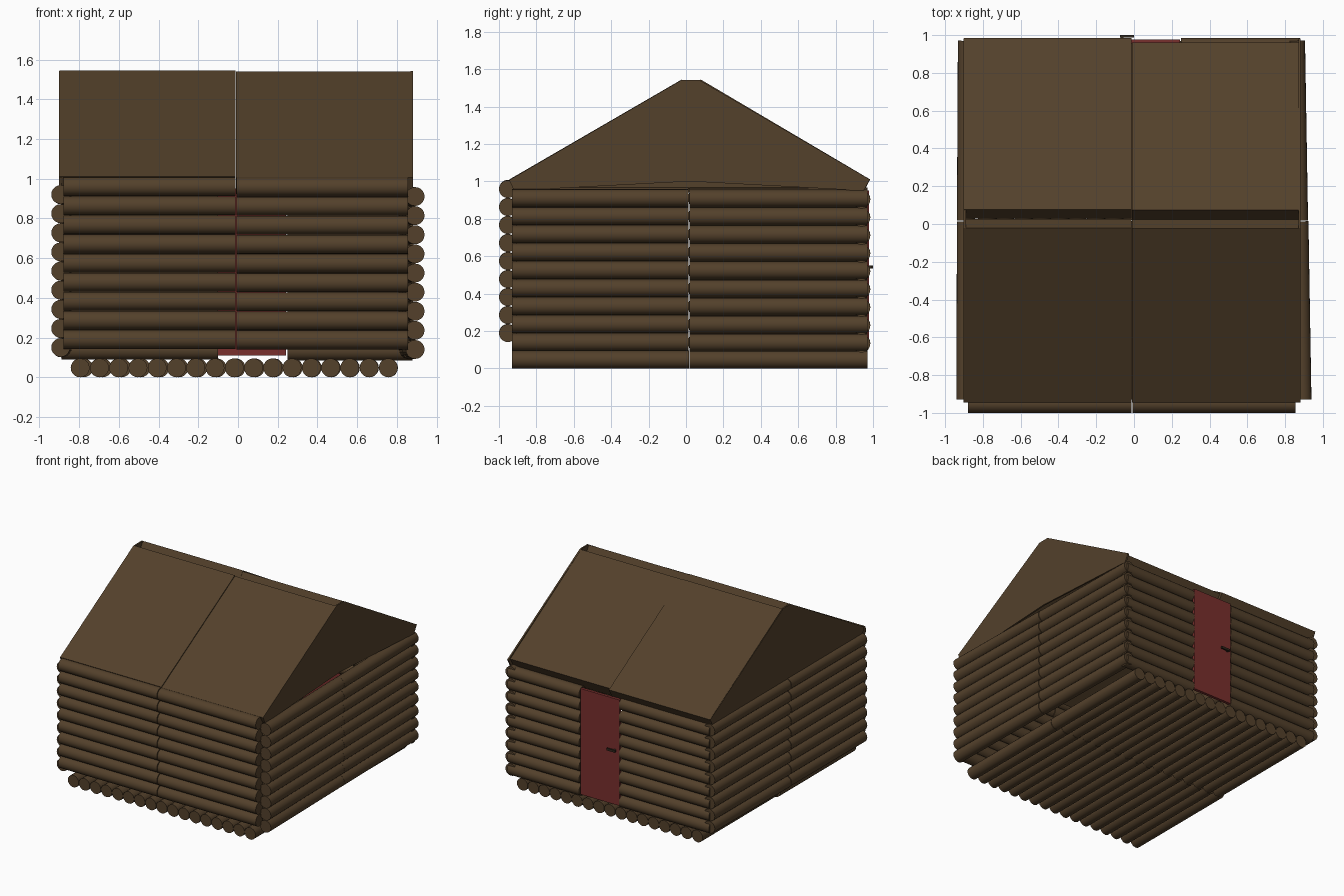
import bpy, bmesh, math
from mathutils import Vector

if "Cube" in bpy.data.objects:
    bpy.data.objects.remove(bpy.data.objects["Cube"])

R = 0.0475      # log radius
STEP = 0.0963   # log spacing


def material(name, rgb):
    m = bpy.data.materials.new(name)
    m.diffuse_color = (*rgb, 1)
    m.use_nodes = True
    m.node_tree.nodes["Principled BSDF"].inputs["Base Color"].default_value = m.diffuse_color
    return m


BROWN = material("log_brown", (0.087, 0.052, 0.024))
RED = material("door_red", (0.19, 0.029, 0.026))
DARK = material("handle_dark", (0.03, 0.02, 0.012))


def finish(bm, name, mat):
    bmesh.ops.recalc_face_normals(bm, faces=bm.faces)
    me = bpy.data.meshes.new(name)
    bm.to_mesh(me)
    bm.free()
    me.materials.append(mat)
    ob = bpy.data.objects.new(name, me)
    bpy.context.collection.objects.link(ob)
    return ob


def add_log(bm, a, b):
    a, b = Vector(a), Vector(b)
    d = b - a
    res = bmesh.ops.create_cone(bm, cap_ends=True, segments=20, radius1=R, radius2=R, depth=d.length)
    rot = d.to_track_quat('Z', 'Y')
    for v in res['verts']:
        v.co = rot @ v.co + (a + b) / 2


def logs(name, pairs):
    bm = bmesh.new()
    for a, b in pairs:
        add_log(bm, a, b)
    for f in bm.faces:
        f.smooth = len(f.verts) == 4
    for e in bm.edges:
        e.smooth = all(len(f.verts) == 4 for f in e.link_faces)
    finish(bm, name, BROWN)


def wall(name, p, q, z0, n=9):
    logs(name, [((*p, z0 + i * STEP), (*q, z0 + i * STEP)) for i in range(n)])


def prism(name, profile, x0, x1, mat=BROWN):
    # extrude a (y, z) profile along x
    bm = bmesh.new()
    f = bm.faces.new([bm.verts.new((x0, y, z)) for y, z in profile])
    ext = bmesh.ops.extrude_face_region(bm, geom=[f])
    for v in ext['geom']:
        if isinstance(v, bmesh.types.BMVert):
            v.co.x = x1
    return finish(bm, name, mat)


def box(name, x, y, z, mat):
    return prism(name, [(y[0], z[0]), (y[1], z[0]), (y[1], z[1]), (y[0], z[1])], x[0], x[1], mat)


def slab(name, eave, ridge, x0, x1, t=0.095):
    # roof panel with square-cut ends, thickness hanging below the top line
    e, r = Vector(eave), Vector(ridge)
    d = (r - e).normalized()
    n = Vector((d.y, -d.x)) if d.x > 0 else Vector((-d.y, d.x))
    prism(name, [e, r, r + n * t, e + n * t], x0, x1)


# floor: two rows of logs meeting near the middle
logs("floor_front", [((-0.795 + i * 0.097, -0.93, R), (-0.795 + i * 0.097, 0.017, R)) for i in range(17)])
logs("floor_back", [((-0.778 + i * 0.096, 0.02, R), (-0.778 + i * 0.096, 0.97, R)) for i in range(17)])

# front wall halves
wall("front_wall_left", (-0.88, -0.9525), (-0.013, -0.9525), 0.190)
wall("front_wall_right", (-0.008, -0.9525), (0.855, -0.9525), 0.188)

# side wall halves
wall("left_wall_front", (-0.893, -0.93), (-0.89, 0.014), 0.150)
wall("left_wall_back", (-0.89, 0.018), (-0.885, 0.97), 0.148)
wall("right_wall_front", (0.892, -0.93), (0.876, 0.014), 0.140)
wall("right_wall_back", (0.874, 0.018), (0.858, 0.97), 0.138)

# back wall on both sides of the door
wall("back_wall_left", (-0.89, 0.938), (-0.10, 0.938), 0.136)
wall("back_wall_right", (0.25, 0.938), (0.88, 0.938), 0.132)

# door and handle
box("door", (-0.10, 0.243), (0.955, 0.978), (0.11, 0.95), RED)
box("door_handle", (-0.075, 0.0), (0.988, 1.0), (0.533, 0.55), DARK)
box("handle_stem", (-0.072, -0.055), (0.975, 0.99), (0.533, 0.55), DARK)

# roof panels
slab("roof_front_left", (-0.945, 1.01), (-0.022, 1.545), -0.90, -0.012)
slab("roof_back_left", (0.985, 1.01), (0.078, 1.545), -0.90, -0.012)
slab("roof_front_right", (-0.945, 1.005), (-0.024, 1.54), -0.01, 0.88)
slab("roof_back_right", (0.962, 1.01), (0.073, 1.54), -0.01, 0.88)

# gable plates
top = [(0.983, 1.01), (0.07, 1.543), (-0.022, 1.543), (-0.945, 1.007)]
prism("gable_left", [(-0.92, 0.94), (0.95, 0.94)] + top, -0.902, -0.89)
prism("gable_right", [(-0.92, 0.95), (0.02, 1.0), (0.95, 0.95)] + top, 0.87, 0.882)
